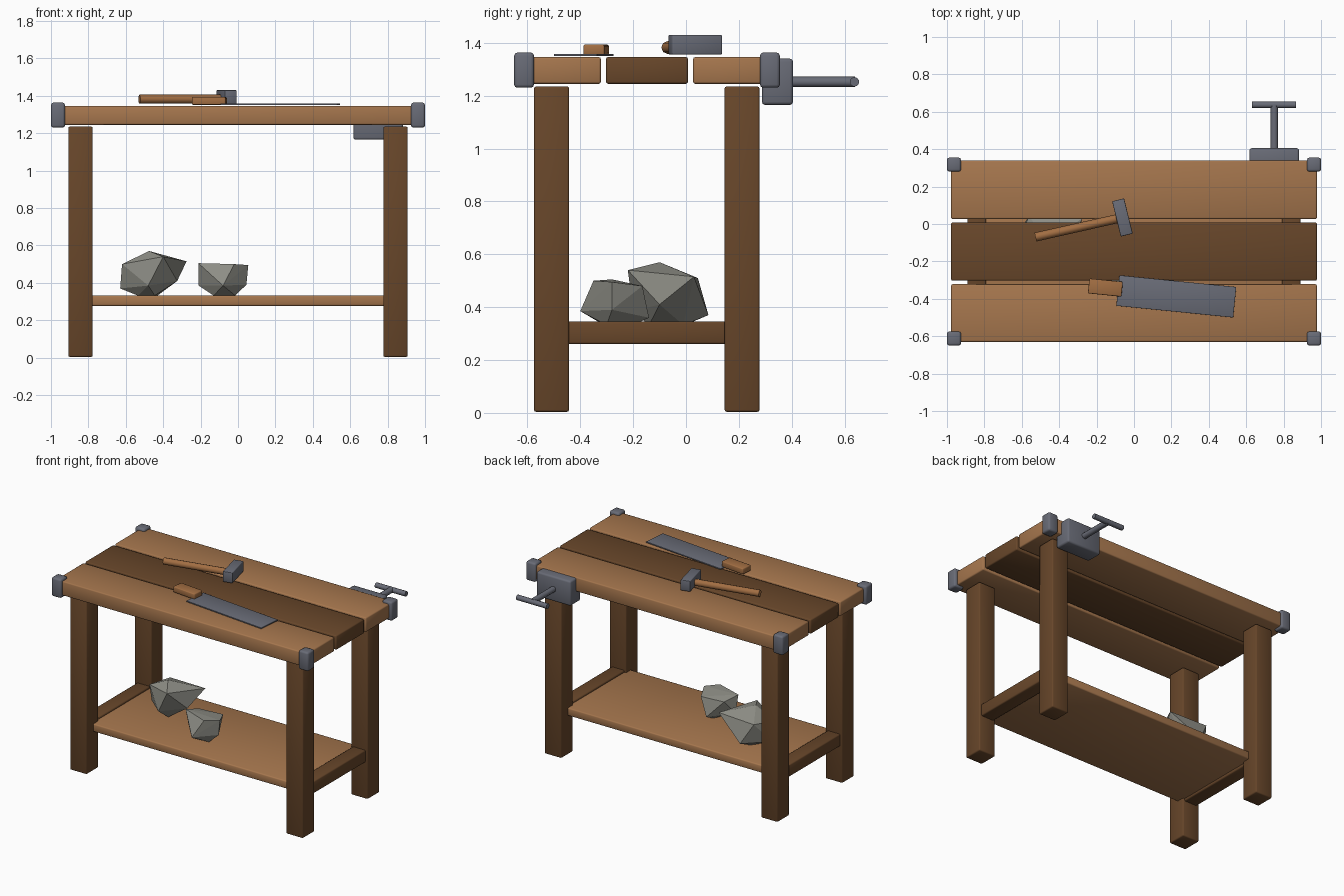
import bpy, bmesh, math
from mathutils import Vector

if "Cube" in bpy.data.objects:
    bpy.data.objects.remove(bpy.data.objects["Cube"])


def material(name, rgb):
    m = bpy.data.materials.new(name)
    m.diffuse_color = (*rgb, 1.0)
    m.use_nodes = True
    m.node_tree.nodes["Principled BSDF"].inputs["Base Color"].default_value = m.diffuse_color
    return m


LIGHT = material("light wood", (0.38, 0.182, 0.075))
DARK = material("dark wood", (0.138, 0.062, 0.023))
HANDLE = material("orange wood", (0.36, 0.155, 0.055))
METAL = material("grey metal", (0.14, 0.148, 0.182))
STONE = material("stone", (0.27, 0.27, 0.238))


def add_object(name, bm, mat, smooth=True):
    bmesh.ops.recalc_face_normals(bm, faces=bm.faces)
    mesh = bpy.data.meshes.new(name)
    bm.to_mesh(mesh)
    bm.free()
    mesh.materials.append(mat)
    ob = bpy.data.objects.new(name, mesh)
    bpy.context.collection.objects.link(ob)
    if smooth:
        bpy.ops.object.select_all(action='DESELECT')
        bpy.context.view_layer.objects.active = ob
        ob.select_set(True)
        bpy.ops.object.shade_smooth_by_angle(angle=math.radians(50))
    return ob


def box(name, x, y, z, mat, bevel=0.008, turn=0.0):
    """Box from (min, max) ranges, bevelled, turned about its own centre."""
    bm = bmesh.new()
    bmesh.ops.create_cube(bm, size=1)
    bmesh.ops.scale(bm, vec=(x[1] - x[0], y[1] - y[0], z[1] - z[0]), verts=bm.verts)
    bmesh.ops.bevel(bm, geom=bm.edges[:], offset=bevel, segments=2, profile=0.5, affect='EDGES')
    ob = add_object(name, bm, mat)
    ob.location = [(a + b) / 2 for a, b in (x, y, z)]
    ob.rotation_euler.z = turn
    return ob


def rod(name, start, end, radius, mat, sides=10):
    a, b = Vector(start), Vector(end)
    bm = bmesh.new()
    bmesh.ops.create_cone(bm, cap_ends=True, segments=sides, radius1=radius,
                          radius2=radius, depth=(b - a).length)
    ob = add_object(name, bm, mat)
    ob.location = (a + b) / 2
    ob.rotation_euler = (b - a).to_track_quat('Z', 'Y').to_euler()
    return ob


def rock(name, points):
    bm = bmesh.new()
    for p in points:
        bm.verts.new(p)
    res = bmesh.ops.convex_hull(bm, input=bm.verts)
    loose = [v for v in bm.verts if not v.link_faces]
    bmesh.ops.delete(bm, geom=loose, context='VERTS')
    add_object(name, bm, STONE, smooth=False)


# Table top planks
for name, y, mat in (("front_plank", (-0.63, -0.322), LIGHT),
                     ("middle_plank", (-0.303, 0.008), DARK),
                     ("back_plank", (0.027, 0.34), LIGHT)):
    box(name, (-0.978, 0.978), y, (1.245, 1.346), mat)

# Legs, corner caps and shelf rails on both ends
for side, s in (("left", -1), ("right", 1)):
    def span(a, b):
        return tuple(sorted((s * a, s * b)))
    for end, leg_y, cap_y in (("front", (-0.575, -0.442), (-0.65, -0.575)),
                              ("back", (0.146, 0.278), (0.28, 0.355))):
        box(f"{end}_{side}_leg", span(0.777, 0.907), leg_y, (0.004, 1.235), DARK)
        box(f"{end}_{side}_corner_cap", span(0.925, 1.0), cap_y, (1.23, 1.363), METAL, 0.012)
    box(f"{side}_shelf_rail", span(0.79, 0.89), (-0.46, 0.165), (0.26, 0.346), DARK)

# Lower shelf
box("shelf", (-0.80, 0.80), (-0.50, 0.205), (0.277, 0.332), LIGHT)

# Vise with screw and crossbar
box("vise_body", (0.617, 0.883), (0.287, 0.405), (1.165, 1.34), METAL, 0.012)
rod("vise_screw", (0.75, 0.39, 1.252), (0.75, 0.64, 1.252), 0.02, METAL)
rod("vise_crossbar", (0.63, 0.637, 1.252), (0.866, 0.637, 1.252), 0.018, METAL)

# Hammer
rod("hammer_handle", (-0.527, -0.07, 1.382), (-0.06, 0.035, 1.382), 0.024, HANDLE, 8)
box("hammer_head", (-0.095, -0.029), (-0.062, 0.132), (1.356, 1.43), METAL, 0.004, 0.24)

# Saw
box("saw_blade", (-0.088, 0.54), (-0.469, -0.305), (1.35, 1.358), METAL, 0.001, -0.1)
box("saw_handle", (-0.243, -0.063), (-0.38, -0.3), (1.352, 1.393), HANDLE, 0.006, -0.1)

# Rocks on the shelf
rock("large_rock", [
    (-0.475, -0.10, 0.57), (-0.62, -0.10, 0.50), (-0.275, 0.03, 0.515),
    (-0.40, -0.22, 0.54), (-0.48, -0.20, 0.385), (-0.325, -0.10, 0.41),
    (-0.63, -0.06, 0.37), (-0.48, 0.085, 0.37), (-0.56, 0.045, 0.51),
    (-0.445, -0.14, 0.332), (-0.535, -0.10, 0.332), (-0.50, -0.005, 0.332),
    (-0.43, -0.01, 0.332)])
rock("small_rock", [
    (-0.212, -0.28, 0.505), (-0.02, -0.35, 0.50), (0.055, -0.28, 0.495),
    (0.0, -0.165, 0.48), (-0.17, -0.18, 0.48), (-0.08, -0.40, 0.385),
    (0.045, -0.28, 0.39), (-0.21, -0.25, 0.385), (-0.06, -0.14, 0.36),
    (-0.13, -0.31, 0.332), (-0.015, -0.30, 0.332), (-0.07, -0.20, 0.332)])
